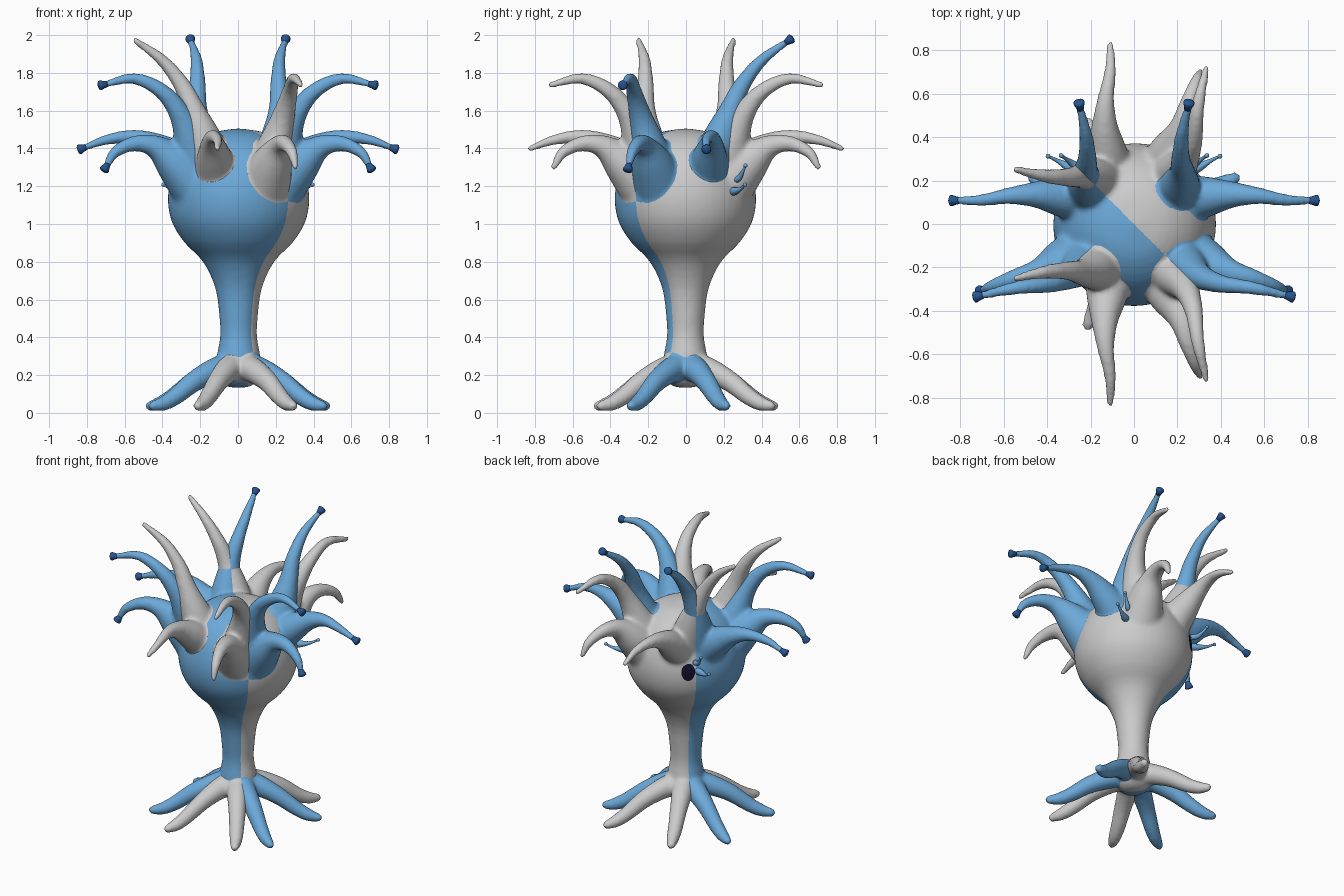
import bpy, bmesh, math
from mathutils import Vector, Matrix

if "Cube" in bpy.data.objects:
    bpy.data.objects.remove(bpy.data.objects["Cube"])

def mat(name, col):
    m = bpy.data.materials.new(name)
    m.diffuse_color = (*col, 1)
    m.use_nodes = True
    m.node_tree.nodes["Principled BSDF"].inputs["Base Color"].default_value = m.diffuse_color
    return m

BLUE = mat("blue", (0.15, 0.40, 0.70))
NAVY = mat("navy", (0.02, 0.09, 0.28))
DARK = mat("dark", (0.006, 0.006, 0.03))

def spline(pts, n=6):
    """Smooth curve through points of any dimension (Catmull-Rom)."""
    p = [Vector(q) for q in pts]
    p = [p[0] * 2 - p[1]] + p + [p[-1] * 2 - p[-2]]
    out = []
    for i in range(1, len(p) - 2):
        a, b, c, d = p[i - 1:i + 3]
        for k in range(n):
            t = k / n
            out.append(0.5 * (2 * b + (c - a) * t + (2 * a - 5 * b + 4 * c - d) * t * t
                              + (3 * b - a - 3 * c + d) * t ** 3))
    return out + [p[-2]]

def rings(bm, stations, sides=20):
    """Loft closed rings: stations are (centre, direction, radius)."""
    loops = []
    for c, d, r in stations:
        q = d.to_track_quat('Z', 'Y')
        loops.append([bm.verts.new(c + q @ Vector((r * math.cos(a), r * math.sin(a), 0)))
                      for a in (2 * math.pi * i / sides for i in range(sides))])
    for a, b in zip(loops, loops[1:]):
        for i in range(sides):
            j = (i + 1) % sides
            bm.faces.new((a[i], a[j], b[j], b[i]))
    bm.faces.new(loops[0][::-1])
    bm.faces.new(loops[-1])

def tube(bm, pts, radii, side=1, sides=20):
    """Tapered limb with a rounded end."""
    s = spline([(x * side, y, z, r) for (x, y, z), r in zip(pts, radii)])
    P = [v.to_3d() for v in s]
    st = []
    for i, v in enumerate(s):
        d = (P[min(i + 1, len(P) - 1)] - P[max(i - 1, 0)]).normalized()
        st.append((P[i], d, v[3]))
    c, d, r = st[-1]
    for a in (30, 55, 78):
        a = math.radians(a)
        st.append((c + d * r * math.sin(a), d, r * math.cos(a)))
    rings(bm, st, sides)

def finish(bm, name, material=None):
    bmesh.ops.recalc_face_normals(bm, faces=bm.faces)
    for f in bm.faces:
        f.smooth = True
    me = bpy.data.meshes.new(name)
    bm.to_mesh(me)
    bm.free()
    ob = bpy.data.objects.new(name, me)
    bpy.context.collection.objects.link(ob)
    if material:
        me.materials.append(material)
    return ob

BODY = [(.01, .132), (.07, .145), (.115, .2), (.112, .3), (.095, .4), (.098, .5), (.12, .66),
        (.185, .8), (.282, .9), (.346, 1.0), (.37, 1.1), (.365, 1.2), (.33, 1.31),
        (.26, 1.41), (.15, 1.48), (.01, 1.506)]
# Right-hand limbs: path and radii
ARMS = [
    ([(.2, .11, 1.25), (.33, .125, 1.35), (.45, .135, 1.425), (.57, .13, 1.46), (.7, .11, 1.445), (.825, .108, 1.4)],
     [.12, .095, .062, .04, .028, .018]),
    ([(.17, -.12, 1.2), (.24, -.19, 1.4), (.3, -.24, 1.57), (.4, -.275, 1.7), (.55, -.295, 1.77), (.715, -.332, 1.737)],
     [.13, .095, .062, .043, .031, .018]),
    ([(.2, -.13, 1.18), (.33, -.18, 1.32), (.44, -.22, 1.41), (.55, -.25, 1.425), (.65, -.285, 1.38), (.7, -.305, 1.3)],
     [.15, .11, .062, .042, .031, .018]),
    ([(.17, .12, 1.25), (.21, .18, 1.45), (.222, .235, 1.6), (.215, .3, 1.74), (.22, .405, 1.87), (.25, .545, 1.972)],
     [.13, .095, .062, .045, .032, .018]),
]
FEET = [
    ([(.02, .01, .25), (.12, .055, .225), (.23, .105, .168), (.34, .155, .088), (.41, .185, .05), (.465, .212, .037)],
     [.08, .068, .056, .047, .04, .028]),
    ([(.02, -.01, .25), (.12, -.08, .225), (.23, -.155, .168), (.33, -.22, .088), (.395, -.26, .05), (.45, -.29, .037)],
     [.08, .068, .056, .047, .04, .028]),
]

def creature(name, material):
    """Body, arms and feet fused into one smooth skin."""
    bm = bmesh.new()
    rings(bm, [(Vector((0, -.006, z)), Vector((0, 0, 1)), max(r, .005))
               for r, z in spline(BODY, 3)], 48)
    for side in (1, -1):
        for pts, radii in ARMS + FEET:
            tube(bm, pts, radii, side)
    ob = finish(bm, name, material)
    m = ob.modifiers.new("fuse", 'REMESH')
    m.mode, m.voxel_size, m.use_smooth_shade = 'VOXEL', .0125, True
    m = ob.modifiers.new("soften", 'SMOOTH')
    m.factor, m.iterations = .5, 10
    return ob

creature("blue_body", BLUE)
creature("grey_body", None).rotation_euler.z = math.pi / 2

def body_radius(z):
    s = spline(BODY, 8)
    return min(s, key=lambda v: abs(v[1] - z))[0]

for side, tag in ((1, "right"), (-1, "left")):
    # Flared tip caps on the blue arms
    bm = bmesh.new()
    for pts, _ in ARMS:
        a, b = (Vector((x * side, y, z)) for x, y, z in pts[-2:])
        d = (b - a).normalized()
        rings(bm, [(b + d * t, d, r) for t, r in
                   ((-.022, .016), (-.005, .02), (.012, .026), (.02, .025), (.026, .014))], 16)
    finish(bm, tag + "_arm_tips", NAVY)

    # Thin oval eye that follows the body surface
    bm = bmesh.new()
    bmesh.ops.create_uvsphere(bm, u_segments=28, v_segments=16, radius=1)
    for v in bm.verts:
        z = 1.16 + .068 * v.co.y
        ang = math.atan2(.8, .6 * side) + .155 * v.co.x
        r = .3695 - .3 * (z - 1.13) ** 2 / .37 + .012 * v.co.z - .011
        v.co = (r * math.cos(ang), r * math.sin(ang), z)
    finish(bm, tag + "_eye", DARK)

    # Knobbed lashes beside the eye
    bm = bmesh.new()
    for pts, r0 in (([(.255, .24, 1.17), (.3, .262, 1.175), (.35, .29, 1.185), (.395, .312, 1.208)], .023),
                    ([(.25, .255, 1.23), (.283, .278, 1.24), (.31, .297, 1.27), (.335, .315, 1.31)], .018)):
        tube(bm, pts, [r0, r0 * .9, .01, .006], side, 12)
        x, y, z = pts[-1]
        bmesh.ops.create_uvsphere(bm, u_segments=12, v_segments=8, radius=.011,
                                  matrix=Matrix.Translation((x * side, y, z)))
    finish(bm, tag + "_lashes", BLUE)
